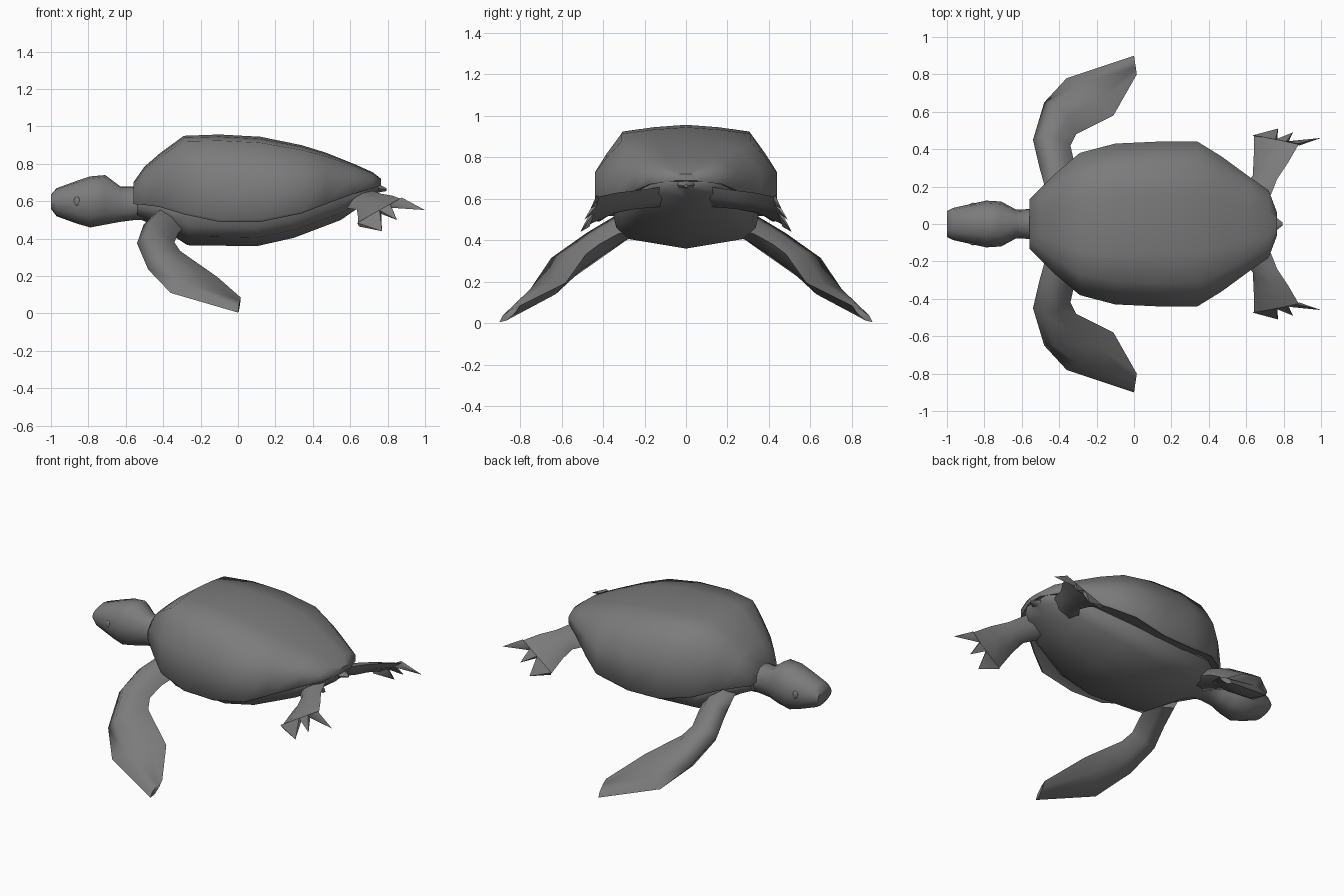
import bpy, bmesh, math
from mathutils import Vector

if "Cube" in bpy.data.objects:
    bpy.data.objects.remove(bpy.data.objects["Cube"], do_unlink=True)

skin = bpy.data.materials.new("dark_grey")
skin.use_nodes = True
GREY = (0.2, 0.2, 0.2, 1)
skin.diffuse_color = GREY
skin.node_tree.nodes["Principled BSDF"].inputs["Base Color"].default_value = GREY


def finish(name, bm, angle=45):
    """Turn a bmesh into a smooth object that keeps its sharp edges."""
    bmesh.ops.recalc_face_normals(bm, faces=bm.faces)
    mesh = bpy.data.meshes.new(name)
    bm.to_mesh(mesh)
    bm.free()
    mesh.materials.append(skin)
    for p in mesh.polygons:
        p.use_smooth = True
    mesh.set_sharp_from_angle(angle=math.radians(angle))
    obj = bpy.data.objects.new(name, mesh)
    bpy.context.collection.objects.link(obj)
    return obj


def loft(bm, rings):
    """Skin a row of closed rings and cap both ends."""
    rows = [[bm.verts.new(p) for p in ring] for ring in rings]
    n = len(rows[0])
    for a, b in zip(rows, rows[1:]):
        for i in range(n):
            j = (i + 1) % n
            bm.faces.new((a[i], a[j], b[j], b[i]))
    bm.faces.new(rows[0])
    bm.faces.new(rows[-1])


def mirrored(half):
    """Complete a half section given from the top centre downwards."""
    return half + [(x, -y, z) for x, y, z in reversed(half) if y > 0.001]


def section_loft(name, stations, profile, angle=45):
    """Each station is x, half width, low z, high z; profile is in 0..1."""
    bm = bmesh.new()
    loft(bm, [mirrored([(x, w * u, lo + (hi - lo) * v) for u, v in profile])
              for x, w, lo, hi in stations])
    return finish(name, bm, angle)


# Domed shell with an overhanging rim
section_loft("shell", [
    (-0.56, 0.13, 0.585, 0.70), (-0.50, 0.19, 0.58, 0.785),
    (-0.42, 0.27, 0.57, 0.855), (-0.29, 0.38, 0.53, 0.95),
    (-0.10, 0.43, 0.49, 0.957), (0.12, 0.44, 0.49, 0.945),
    (0.34, 0.44, 0.535, 0.90), (0.47, 0.36, 0.585, 0.86),
    (0.62, 0.25, 0.64, 0.80), (0.72, 0.18, 0.67, 0.755),
    (0.765, 0.06, 0.685, 0.72)],
    [(0, 1), (0.36, 0.975), (0.71, 0.93), (0.87, 0.72), (1, 0.52),
     (1, 0.03), (0.97, 0), (0.87, 0.06)], 50)

# Belly below the shell, with a shallow keel
section_loft("belly", [
    (-0.54, 0.11, 0.51, 0.62), (-0.42, 0.21, 0.46, 0.62),
    (-0.34, 0.28, 0.41, 0.60), (-0.27, 0.32, 0.365, 0.58),
    (0.10, 0.35, 0.36, 0.57), (0.30, 0.335, 0.405, 0.59),
    (0.55, 0.25, 0.50, 0.66), (0.70, 0.17, 0.605, 0.70),
    (0.75, 0.09, 0.65, 0.70)],
    [(0, 1), (0.9, 1), (1, 0.75), (0.96, 0.48), (0.79, 0.22), (0, 0)], 40)

# Head and neck
section_loft("head_and_neck", [
    (-1.0, 0.07, 0.56, 0.635), (-0.97, 0.085, 0.52, 0.67),
    (-0.86, 0.11, 0.48, 0.71), (-0.79, 0.125, 0.46, 0.733),
    (-0.71, 0.12, 0.475, 0.74), (-0.63, 0.077, 0.49, 0.68),
    (-0.55, 0.08, 0.50, 0.68), (-0.38, 0.13, 0.50, 0.66)],
    [(0, 1), (0.5, 0.96), (0.88, 0.76), (1, 0.48), (0.85, 0.22),
     (0.5, 0.04), (0, 0)])

# Tail
section_loft("tail", [
    (0.66, 0.10, 0.62, 0.70), (0.74, 0.05, 0.645, 0.695),
    (0.795, 0.008, 0.655, 0.67)],
    [(0, 1), (0.8, 0.8), (1, 0.5), (0.8, 0.2), (0, 0)])


def blade_rings(stations):
    """Six-point blade sections from leading point, trailing point, thickness."""
    mids = [(Vector(a) + Vector(b)) / 2 for a, b, t in stations]
    rings = []
    for i, (a, b, t) in enumerate(stations):
        a, b = Vector(a), Vector(b)
        span = mids[min(i + 1, len(mids) - 1)] - mids[max(i - 1, 0)]
        n = (b - a).cross(span).normalized() * t
        rings.append([a, a.lerp(b, 0.25) + n, a.lerp(b, 0.68) + n * 0.8,
                      b, a.lerp(b, 0.68) - n * 0.8, a.lerp(b, 0.25) - n])
    return rings


def flip(p, side):
    return Vector((p[0], p[1] * side, p[2]))


FRONT = [
    ((-0.46, 0.14, 0.52), (-0.28, 0.20, 0.47), 0.06),
    ((-0.505, 0.30, 0.475), (-0.32, 0.33, 0.43), 0.065),
    ((-0.54, 0.45, 0.375), (-0.34, 0.42, 0.38), 0.07),
    ((-0.48, 0.65, 0.235), (-0.31, 0.48, 0.335), 0.07),
    ((-0.36, 0.78, 0.11), (-0.11, 0.58, 0.195), 0.04),
    ((0.0, 0.90, 0.005), (0.015, 0.80, 0.085), 0.015)]
HIND = [
    ((0.54, 0.13, 0.57), (0.71, 0.10, 0.66), 0.035),
    ((0.635, 0.26, 0.555), (0.765, 0.24, 0.64), 0.032),
    ((0.64, 0.35, 0.53), (0.825, 0.33, 0.63), 0.025),
    ((0.642, 0.47, 0.475), (0.88, 0.425, 0.61), 0.012)]
# Each toe takes a stretch of the foot edge and ends in a point
TOES = [(0, 0.5, (0.77, 0.51, 0.44)), (0.5, 0.74, (0.85, 0.49, 0.50)),
        (0.74, 1, (1.0, 0.46, 0.553))]

for side, label in ((1, "left"), (-1, "right")):
    # Front flipper
    bm = bmesh.new()
    loft(bm, [[flip(p, side) for p in r] for r in blade_rings(FRONT)])
    finish(label + "_front_flipper", bm, 75)

    # Hind flipper, ending in pointed toes
    bm = bmesh.new()
    rings = blade_rings(HIND)
    loft(bm, [[flip(p, side) for p in r] for r in rings])
    a, b = rings[-1][0], rings[-1][3]
    off = (rings[-1][1] - rings[-1][5]) / 2
    for start, stop, tip in TOES:
        p, q = a.lerp(b, start), a.lerp(b, stop)
        base = [bm.verts.new(flip(v, side))
                for v in (p + off, q + off, q - off, p - off)]
        end = bm.verts.new(flip(tip, side))
        bm.faces.new(base)
        for i in range(4):
            bm.faces.new((base[i], base[(i + 1) % 4], end))
    finish(label + "_hind_flipper", bm, 60)

    # Eye
    bm = bmesh.new()
    bmesh.ops.create_uvsphere(bm, u_segments=12, v_segments=8, radius=0.022)
    bmesh.ops.scale(bm, verts=bm.verts, vec=(0.8, 0.5, 1.1))
    bmesh.ops.translate(bm, verts=bm.verts, vec=(-0.86, side * 0.103, 0.60))
    finish(label + "_eye", bm)
